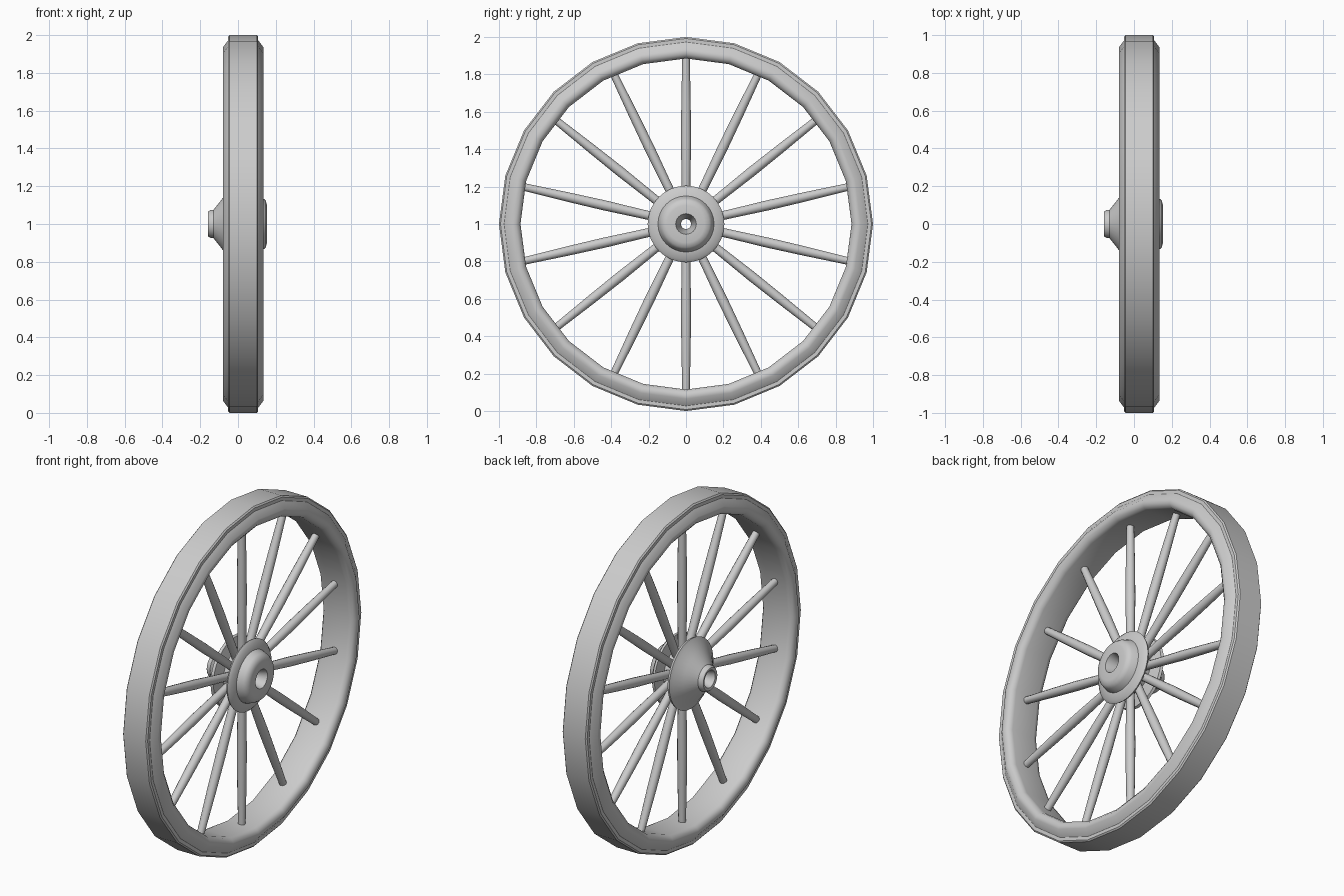
import bpy, bmesh, math
from mathutils import Matrix, Vector

cube = bpy.data.objects.get("Cube")
if cube:
    bpy.data.objects.remove(cube, do_unlink=True)

# One plain grey material
grey = bpy.data.materials.new("plain_grey")
grey.use_nodes = True
GREY = (0.6, 0.6, 0.6, 1)
grey.diffuse_color = GREY
grey.node_tree.nodes["Principled BSDF"].inputs["Base Color"].default_value = GREY

CENTRE = Vector((0, 0, 1))
SPOKES = 14


def finish(name, bm, angle=40):
    bmesh.ops.recalc_face_normals(bm, faces=bm.faces)
    mesh = bpy.data.meshes.new(name)
    bm.to_mesh(mesh)
    bm.free()
    mesh.materials.append(grey)
    ob = bpy.data.objects.new(name, mesh)
    bpy.context.collection.objects.link(ob)
    ob.location = CENTRE
    bpy.ops.object.select_all(action='DESELECT')
    ob.select_set(True)
    bpy.context.view_layer.objects.active = ob
    bpy.ops.object.shade_smooth_by_angle(angle=math.radians(angle))
    return ob


def lathe(name, profile, segments):
    """Spin a closed (x, radius) profile around the axle."""
    bm = bmesh.new()
    rings = []
    for i in range(segments):
        turn = Matrix.Rotation(math.tau * i / segments, 3, 'X')
        rings.append([bm.verts.new(turn @ Vector((x, 0, r))) for x, r in profile])
    n = len(profile)
    for i, ring in enumerate(rings):
        after = rings[(i + 1) % segments]
        for j in range(n):
            k = (j + 1) % n
            bm.faces.new((ring[j], ring[k], after[k], after[j]))
    return finish(name, bm)


# Wooden rim with rounded sides
lathe("rim", [(-0.05, 0.975), (-0.08, 0.935), (-0.08, 0.91), (-0.065, 0.89),
              (-0.045, 0.885), (0.1, 0.885), (0.12, 0.89), (0.135, 0.91),
              (0.135, 0.935), (0.105, 0.975)], 24)

# Flat tyre band around the rim
lathe("tyre", [(-0.052, 0.965), (-0.052, 0.992), (-0.045, 1.0), (0.1, 1.0),
               (0.107, 0.992), (0.107, 0.965)], 24)

# Hub with two flanges, a waist between them and a flared axle hole
lathe("hub", [(-0.155, 0.05), (-0.158, 0.065), (-0.15, 0.072), (-0.13, 0.075),
              (-0.08, 0.138), (-0.045, 0.185), (-0.035, 0.205), (-0.02, 0.2),
              (-0.005, 0.13), (0.055, 0.13), (0.065, 0.2), (0.075, 0.205),
              (0.088, 0.19), (0.095, 0.15), (0.13, 0.138), (0.147, 0.125),
              (0.153, 0.1), (0.153, 0.055), (0.06, 0.027), (-0.06, 0.027)], 32)

# Slightly swollen turned spokes
bm = bmesh.new()
sides = 12
stations = [(0.1, 0.023), (0.25, 0.024), (0.45, 0.027), (0.65, 0.025), (0.9, 0.02)]
for s in range(SPOKES):
    turn = Matrix.Rotation(math.tau * s / SPOKES, 3, 'X')
    rings = []
    for height, radius in stations:
        rings.append([bm.verts.new(turn @ Vector((
            0.025 + radius * math.cos(math.tau * k / sides),
            radius * math.sin(math.tau * k / sides), height))) for k in range(sides)])
    for low, high in zip(rings, rings[1:]):
        for k in range(sides):
            m = (k + 1) % sides
            bm.faces.new((low[k], low[m], high[m], high[k]))
    bm.faces.new(rings[0])
    bm.faces.new(rings[-1])
finish("spokes", bm)
